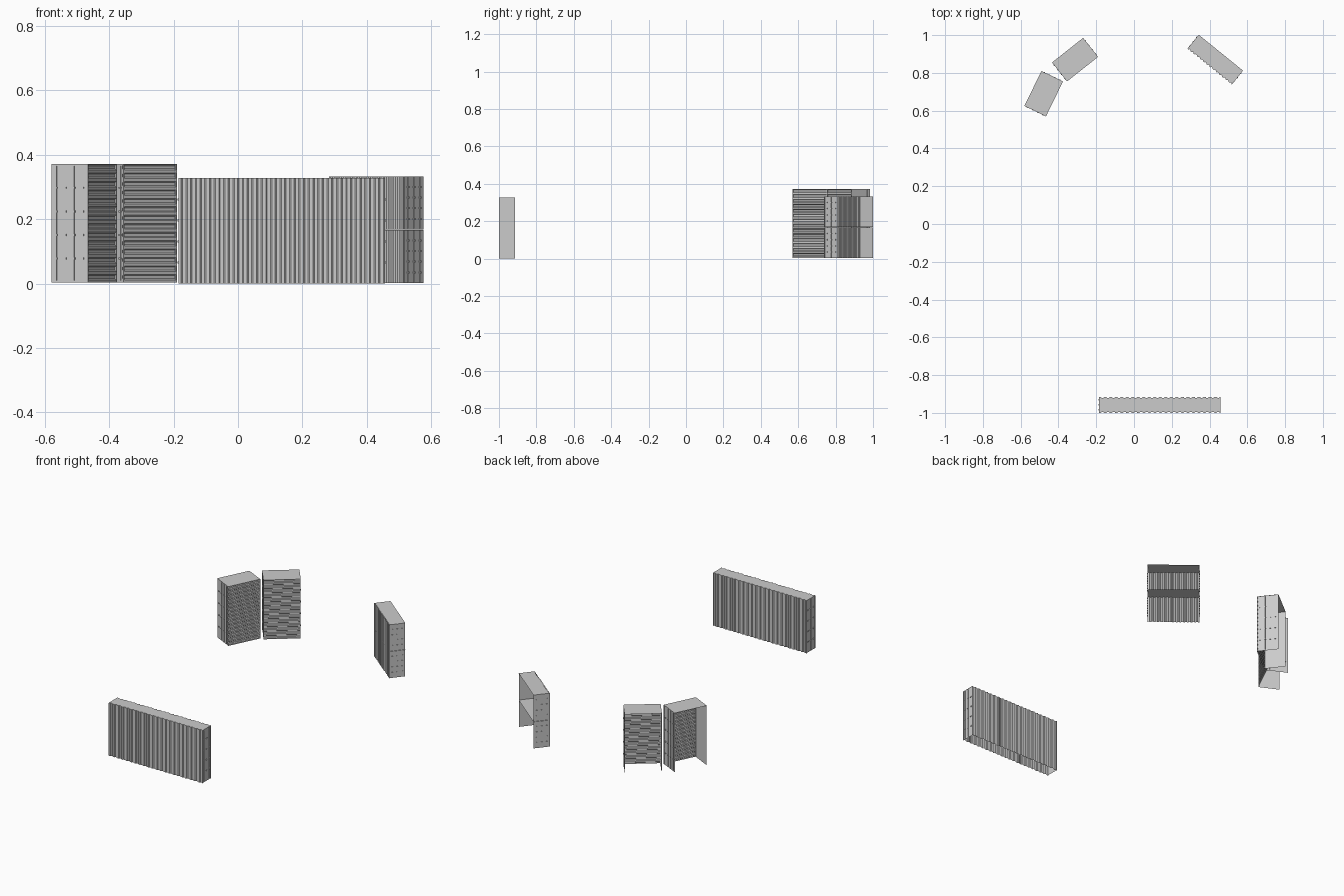
import bpy, bmesh, math
from mathutils import Matrix, Vector

if "Cube" in bpy.data.objects:
    bpy.data.objects.remove(bpy.data.objects["Cube"])


def rib_profile(length, count, depth):
    # trapezoid corrugation: list of (position along wall, inward offset)
    p = length / count
    pts = [(0, 0)]
    for i in range(count):
        s = i * p
        pts += [(s + .3 * p, 0), (s + .45 * p, depth), (s + .8 * p, depth), (s + .95 * p, 0)]
    pts.append((length, 0))
    return pts


def box(bm, size, loc):
    bmesh.ops.create_cube(bm, size=1, matrix=Matrix.Translation(loc) @ Matrix.Diagonal((*size, 1)))


def finish(bm, name, loc, angle):
    me = bpy.data.meshes.new(name)
    bm.to_mesh(me)
    bm.free()
    ob = bpy.data.objects.new(name, me)
    ob.location = loc
    ob.rotation_euler.z = math.radians(angle)
    bpy.context.collection.objects.link(ob)


def container(name, loc, angle, L, D, H, upright=True, back=False, bars=4, ribs=14, reach=.004):
    x0, y0, depth = L / 2, D / 2, .005

    # shell: corrugated front (and back), roof and flat ends; bottom stays open
    bm = bmesh.new()
    front, rear = [], []
    if upright:
        prof = rib_profile(L, ribs, depth)
        front = [(s - x0, o - y0) for s, o in prof]
        rear = [(x, -y) for x, y in front] if back else [(-x0, y0), (x0, y0)]
        for line in ([front, rear] if back else [front]):
            lo = [bm.verts.new((x, y, 0)) for x, y in line]
            hi = [bm.verts.new((x, y, H)) for x, y in line]
            for i in range(len(line) - 1):
                bm.faces.new((lo[i], lo[i + 1], hi[i + 1], hi[i]))
    else:
        front, rear = [(-x0, -y0), (x0, -y0)], [(-x0, y0), (x0, y0)]
        rows = [(bm.verts.new((-x0, o - y0, s)), bm.verts.new((x0, o - y0, s)))
                for s, o in rib_profile(H, ribs, depth)]
        for a, b in zip(rows, rows[1:]):
            bm.faces.new((a[0], a[1], b[1], b[0]))
    bm.faces.new([bm.verts.new((x, y, H)) for x, y in front + rear[::-1]])
    for sx in (-1, 1):
        x = sx * (x0 - .002)
        bm.faces.new([bm.verts.new(c) for c in
                      ((x, -y0, 0), (x, y0, 0), (x, y0, H), (x, -y0, H))])
    finish(bm, name + "_shell", loc, angle)

    # end doors: lock bars with brackets
    bm = bmesh.new()
    for sx in (-1, 1):
        for i in range(bars):
            y = -y0 + D * (i + .6) / (bars + .2)
            box(bm, (.002, .002, H * .97), (sx * (x0 - .001), y, H / 2))
            for k in range(4):
                box(bm, (.004, reach * 2, .006), (sx * x0, y, H * (.2 + .2 * k)))
    finish(bm, name + "_lock_bars", loc, angle)

    # thin corner posts on the corrugated side
    bm = bmesh.new()
    for sx in (-1, 1):
        for sy in ((-1, 1) if back else (-1,)):
            box(bm, (.004, .004, H), (sx * (x0 - .002), sy * (y0 - .002), H / 2))
    finish(bm, name + "_corner_posts", loc, angle)


# long container at the front
container("front_container", (.136, -.9575, 0), 0, .642, .085, .327, back=True, bars=3, ribs=22)
# two upright containers with horizontal ribs, open at the back
container("back_left_container", (-.312, .87, .004), 38.3, .21, .128, .367, upright=False)
container("side_left_container", (-.478, .69, .004), 64, .206, .127, .367, upright=False)
# stack of two small containers, open at the back
for n, z in (("lower", .002), ("upper", .168)):
    container(n + "_right_container", (.43, .87, z), -39, .302, .095, .165, bars=3)
